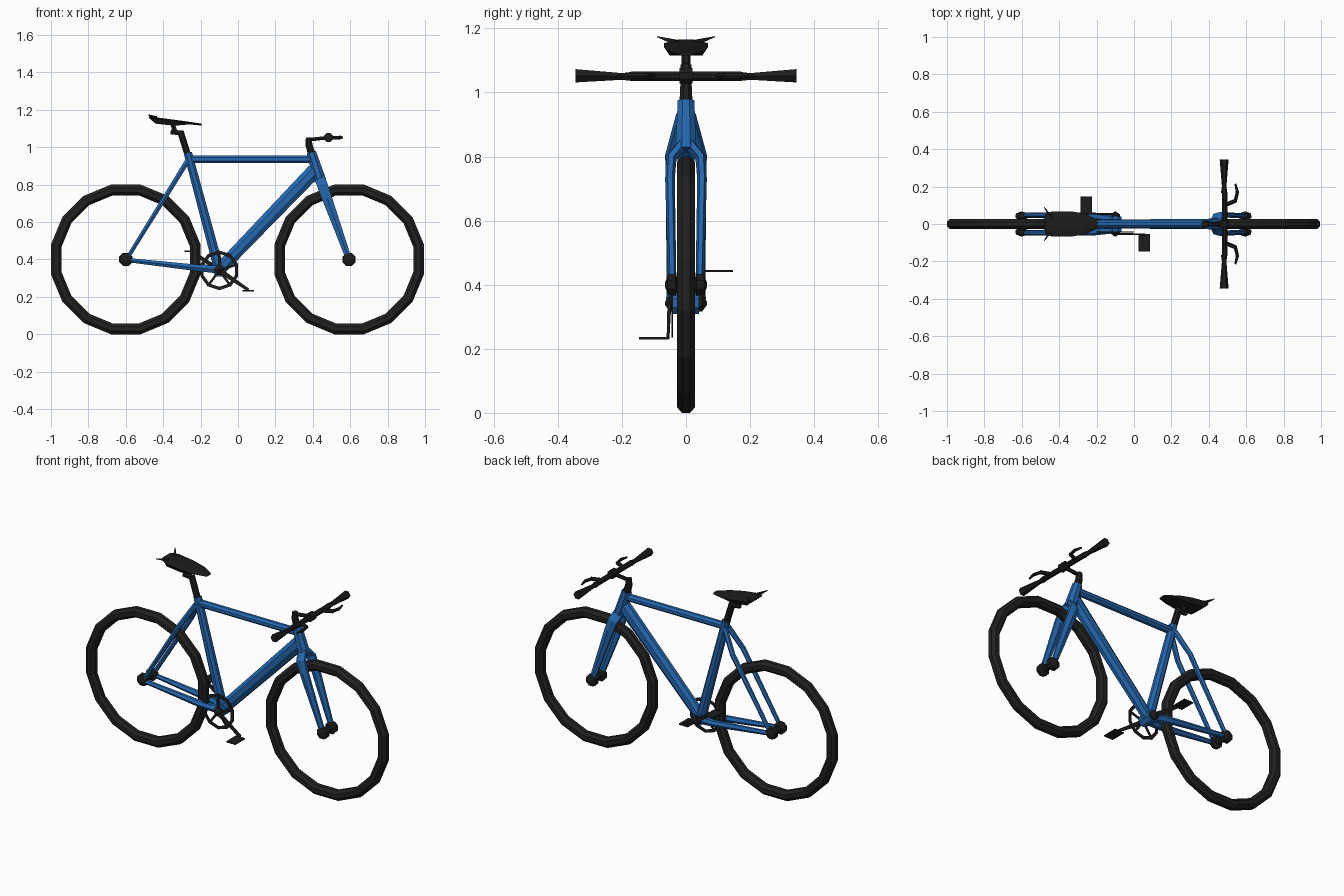
import bpy, bmesh, math
from mathutils import Vector

cube = bpy.data.objects.get("Cube")
if cube:
    bpy.data.objects.remove(cube)


def material(name, colour):
    m = bpy.data.materials.new(name)
    m.use_nodes = True
    m.diffuse_color = (*colour, 1)
    m.node_tree.nodes["Principled BSDF"].inputs["Base Color"].default_value = (*colour, 1)
    return m


BLUE = material("frame blue", (0.018, 0.14, 0.44))
BLACK = material("component black", (0.012, 0.012, 0.012))
RUBBER = material("tyre black", (0.015, 0.015, 0.014))


def finish(bm, name, mat):
    bmesh.ops.recalc_face_normals(bm, faces=bm.faces)
    me = bpy.data.meshes.new(name)
    bm.to_mesh(me)
    bm.free()
    me.materials.append(mat)
    ob = bpy.data.objects.new(name, me)
    bpy.context.collection.objects.link(ob)
    return ob


def bridge(bm, a, b):
    n = len(a)
    for i in range(n):
        bm.faces.new((a[i], a[(i + 1) % n], b[(i + 1) % n], b[i]))


def tube(name, pts, radii, mat, sides=8):
    """Faceted tube along points; a radius may be (in the side plane, across)."""
    bm = bmesh.new()
    pts = [Vector(p) for p in pts]
    rings = []
    for i, p in enumerate(pts):
        t = (pts[min(i + 1, len(pts) - 1)] - pts[max(i - 1, 0)]).normalized()
        ref = Vector((1, 0, 0)) if abs(t.y) > 0.8 else Vector((0, 1, 0))
        u = t.cross(ref).normalized()
        v = t.cross(u)
        r = radii[i] if isinstance(radii, list) else radii
        ru, rv = r if isinstance(r, tuple) else (r, r)
        angles = [math.tau * (k + 0.5) / sides for k in range(sides)]
        rings.append([bm.verts.new(p + u * ru * math.cos(a) + v * rv * math.sin(a))
                      for a in angles])
    for a, b in zip(rings, rings[1:]):
        bridge(bm, a, b)
    bm.faces.new(rings[0])
    bm.faces.new(rings[-1])
    return finish(bm, name, mat)


def hoop(name, centre, profile, sides, mat):
    """Closed (radius, y) profile turned about the y axis."""
    bm = bmesh.new()
    rings = []
    for k in range(sides):
        a = math.tau * (k + 0.5) / sides
        rings.append([bm.verts.new((centre[0] + r * math.cos(a), centre[1] + y,
                                    centre[2] + r * math.sin(a))) for r, y in profile])
    for k in range(sides):
        bridge(bm, rings[k], rings[(k + 1) % sides])
    return finish(bm, name, mat)


def plate(name, centre, size, mat):
    bm = bmesh.new()
    bmesh.ops.create_cube(bm, size=1)
    for v in bm.verts:
        v.co = Vector(centre) + Vector(c * s for c, s in zip(v.co, size))
    return finish(bm, name, mat)


# Wheels: sixteen-sided tyres and hubs with pointed ends
apothem = math.cos(math.pi / 16)
tyre = [(0.4, 0.012), (0.383, 0.028), (0.358, 0.028), (0.343, 0.012)]
tyre = tyre + [(r, -y) for r, y in reversed(tyre)]
tyre = [(r / apothem, y) for r, y in tyre]
for x, end in ((-0.6, "rear"), (0.594, "front")):
    hoop(end + "_tyre", (x, 0, 0.4), tyre, 16, RUBBER)
    hub = [(-0.066, 0.006), (-0.056, 0.034), (-0.032, 0.038), (-0.026, 0.02)]
    hub = hub + [(-y, r) for y, r in reversed(hub)]
    tube(end + "_hub", [(x, y, 0.4) for y, r in hub], [r for y, r in hub], BLACK)

# Main frame tubes
BB = (-0.1, 0, 0.342)
tube("seat_tube", [BB, (-0.268, 0, 0.97)], [0.029, 0.024], BLUE)
tube("top_tube", [(-0.262, 0, 0.936), (0.395, 0, 0.936)], 0.022, BLUE)
tube("down_tube", [(-0.09, 0, 0.355), (0.41, 0, 0.875)], [(0.036, 0.026), (0.043, 0.03)], BLUE)
tube("head_tube", [(0.392, 0, 0.972), (0.44, 0, 0.82)], [0.028, 0.035], BLUE)
tube("bracket_shell", [(-0.1, -0.04, 0.342), (-0.1, 0.04, 0.342)], 0.036, BLUE)

# Paired stays and fork legs
for s, side in ((1, "left"), (-1, "right")):
    tube(side + "_seat_stay", [(-0.268, s * 0.015, 0.93), (-0.345, s * 0.05, 0.805),
                               (-0.59, s * 0.048, 0.41)], [0.016, 0.015, 0.012], BLUE, 6)
    tube(side + "_chain_stay", [(-0.12, s * 0.028, 0.347), (-0.22, s * 0.042, 0.355),
                                (-0.585, s * 0.047, 0.396)], [0.023, 0.02, 0.013], BLUE, 6)
    tube(side + "_fork_leg", [(0.437, s * 0.012, 0.835), (0.452, s * 0.046, 0.795),
                              (0.475, s * 0.05, 0.73), (0.59, s * 0.043, 0.41)],
         [(0.032, 0.018), (0.033, 0.017), (0.031, 0.015), (0.018, 0.013)], BLUE, 6)

# Seat post and clamp
tube("seat_post", [(-0.266, 0, 0.95), (-0.308, 0, 1.085)], 0.019, BLACK)
tube("seat_clamp", [(-0.36, 0, 1.082), (-0.3, 0, 1.076)], 0.015, BLACK, 6)
tube("seat_bracket", [(-0.335, 0, 1.08), (-0.35, 0, 1.125)], 0.014, BLACK, 6)

# Saddle: lofted sections of (x, half width, top height, depth)
sections = [(-0.475, 0.05, 1.165, 0.01), (-0.44, 0.068, 1.16, 0.034),
            (-0.34, 0.068, 1.147, 0.032), (-0.26, 0.055, 1.136, 0.014),
            (-0.195, 0.024, 1.126, 0.01)]
bm = bmesh.new()
rows = []
for x, w, z, d in sections:
    outline = [(-w, z - 0.006), (-w * 0.5, z), (w * 0.5, z), (w, z - 0.006),
               (w * 0.75, z - d), (-w * 0.75, z - d)]
    rows.append([bm.verts.new((x, y, h)) for y, h in outline])
for a, b in zip(rows, rows[1:]):
    bridge(bm, a, b)
bm.faces.new(rows[0])
bm.faces.new(rows[-1])
finish(bm, "saddle", BLACK)
for s, side in ((1, "left"), (-1, "right")):
    tube(side + "_saddle_wing", [(-0.44, s * 0.03, 1.156), (-0.48, s * 0.09, 1.174)],
         [0.012, 0.002], BLACK, 4)

# Headset, stem and handlebar
tube("headset", [(0.394, 0, 0.965), (0.38, 0, 1.01), (0.378, 0, 1.052)],
     [0.022, 0.02, 0.017], BLACK)
tube("stem", [(0.38, 0, 1.04), (0.484, 0, 1.052)], 0.011, BLACK, 6)
tube("stem_clamp", [(0.484, -0.02, 1.052), (0.484, 0.02, 1.052)], 0.026, BLACK)
tube("handlebar", [(0.484, -0.172, 1.05), (0.484, 0.172, 1.05)], 0.016, BLACK)
for s, side in ((1, "left"), (-1, "right")):
    tube(side + "_grip", [(0.482, s * 0.165, 1.05), (0.482, s * 0.2, 1.05),
                          (0.482, s * 0.345, 1.052)], [0.017, 0.012, 0.024], BLACK, 6)
    tube(side + "_brake_mount", [(0.484, s * 0.1, 1.05), (0.545, s * 0.125, 1.052)],
         0.011, BLACK, 6)
    tube(side + "_brake_lever", [(0.54, s * 0.118, 1.052), (0.553, s * 0.17, 1.052),
                                 (0.542, s * 0.215, 1.052)], [0.009, 0.009, 0.005], BLACK, 6)

# Chainring with five spokes on the right side
RING_Y = -0.043
hoop("chainring", (BB[0], RING_Y, BB[2]),
     [(0.106, 0.003), (0.106, -0.003), (0.088, -0.003), (0.088, 0.003)], 10, BLACK)
for k in range(5):
    a = math.tau * k / 5 + math.pi / 10
    tube("chainring_spoke_%d" % (k + 1), [(BB[0], RING_Y, BB[2]),
         (BB[0] + 0.092 * math.cos(a), RING_Y, BB[2] + 0.092 * math.sin(a))],
         (0.009, 0.004), BLACK, 4)

# Crank axle, opposed crank arms and flat pedals
tube("crank_axle", [(-0.1, y, 0.342) for y in (-0.066, -0.05, 0.05, 0.066)],
     [0.005, 0.028, 0.028, 0.005], BLACK)
for s, side in ((1, "left"), (-1, "right")):
    ex, ez = -0.1 - s * 0.155, 0.342 + s * 0.105
    tube(side + "_crank_arm", [(-0.1, s * 0.052, 0.342), (ex, s * 0.056, ez)],
         [(0.019, 0.008), (0.011, 0.006)], BLACK, 4)
    plate(side + "_pedal", (ex, s * 0.1, ez - 0.004), (0.06, 0.092, 0.007), BLACK)
